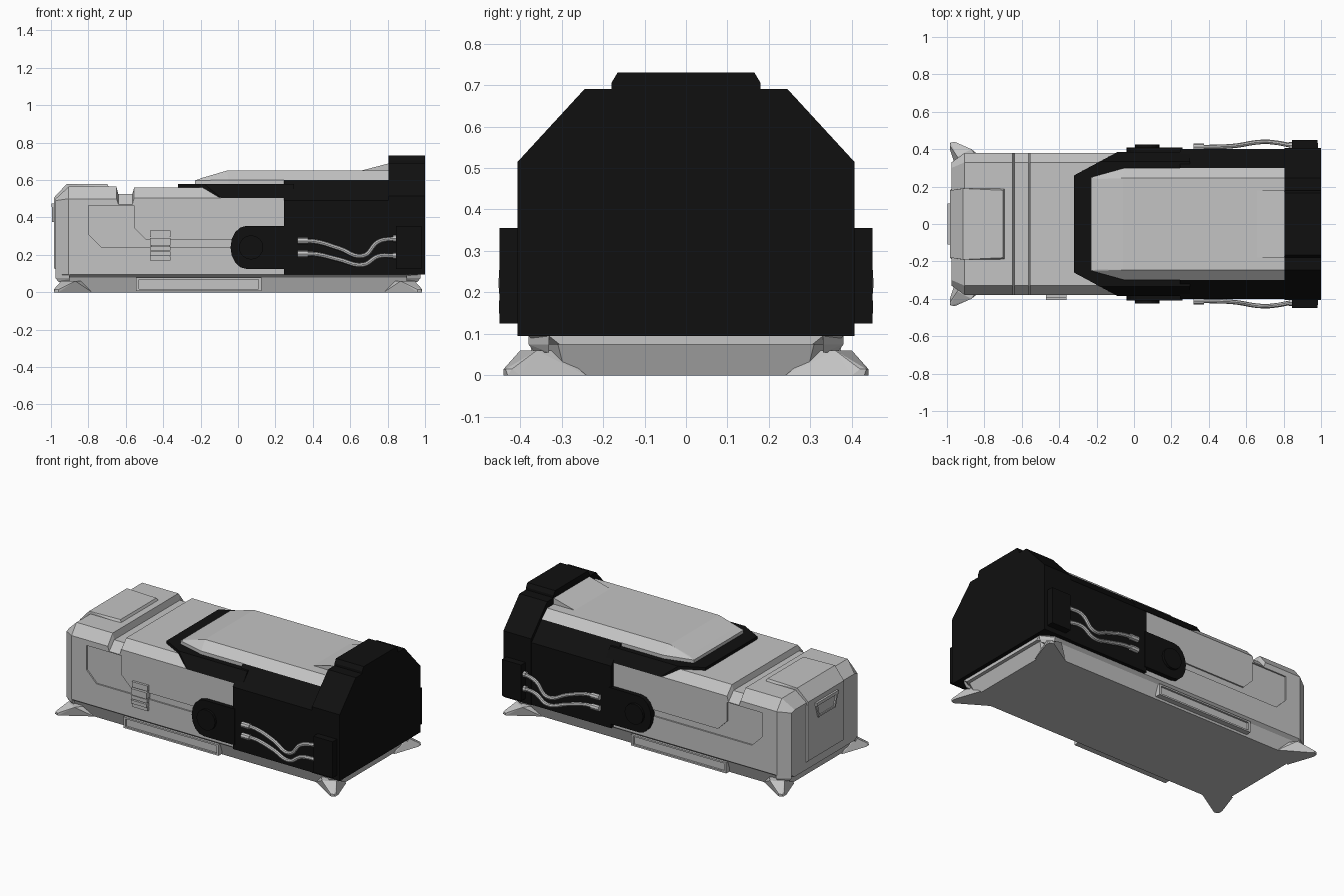
import bpy, bmesh, math
from mathutils import Vector

if "Cube" in bpy.data.objects:
    bpy.data.objects.remove(bpy.data.objects["Cube"], do_unlink=True)


def material(name, value, rough):
    m = bpy.data.materials.new(name)
    m.use_nodes = True
    color = (value, value, value, 1)
    m.diffuse_color = color
    node = m.node_tree.nodes["Principled BSDF"]
    node.inputs["Base Color"].default_value = color
    node.inputs["Roughness"].default_value = rough
    return m


GREY = material("light grey", 0.55, 0.5)
BLACK = material("black", 0.005, 0.6)


def finish(name, bm, mat):
    bmesh.ops.recalc_face_normals(bm, faces=bm.faces)
    mesh = bpy.data.meshes.new(name)
    bm.to_mesh(mesh)
    bm.free()
    mesh.materials.append(mat)
    ob = bpy.data.objects.new(name, mesh)
    bpy.context.collection.objects.link(ob)
    return ob


def hull(name, points, mat, mirror=True):
    """Convex solid; points are mirrored across y unless told otherwise."""
    bm = bmesh.new()
    for x, y, z in points:
        bm.verts.new((x, y, z))
        if mirror:
            bm.verts.new((x, -y, z))
    res = bmesh.ops.convex_hull(bm, input=bm.verts)
    loose = [v for v in bm.verts if not v.link_faces]
    bmesh.ops.delete(bm, geom=loose, context="VERTS")
    bmesh.ops.dissolve_limit(bm, angle_limit=0.01, verts=bm.verts, edges=bm.edges)
    return finish(name, bm, mat)


def box(name, xs, ys, zs, mat):
    return hull(name, [(x, y, z) for x in xs for y in ys for z in zs], mat, False)


def prism_x(name, profile, x0, x1, mat):
    return hull(name, [(x, y, z) for x in (x0, x1) for y, z in profile], mat)


def prism_y(name, outline, y0, y1, mat):
    """Side outline in x and z, extruded in y; may be concave."""
    bm = bmesh.new()
    face = bm.faces.new([bm.verts.new((x, y0, z)) for x, z in outline])
    ext = bmesh.ops.extrude_face_region(bm, geom=[face])["geom"]
    for v in ext:
        if isinstance(v, bmesh.types.BMVert):
            v.co.y = y1
    return finish(name, bm, mat)


# Main body, lofted through sections with a cross groove in the top
rings = [  # x, half width, shoulder z, top half width, top z
    (-0.975, 0.33, 0.49, 0.30, 0.50), (-0.905, 0.38, 0.50, 0.33, 0.565),
    (-0.65, 0.38, 0.50, 0.33, 0.565), (-0.64, 0.38, 0.47, 0.33, 0.525),
    (-0.565, 0.38, 0.47, 0.33, 0.525), (-0.555, 0.38, 0.505, 0.33, 0.56),
    (0.91, 0.38, 0.505, 0.33, 0.56), (0.975, 0.33, 0.49, 0.30, 0.50)]
bm = bmesh.new()
loops = []
for x, w, zs, wt, zt in rings:
    half = [(w - 0.025, 0.075), (w, 0.095), (w, zs), (wt, zt)]
    loop = half + [(-y, z) for y, z in reversed(half)]
    loops.append([bm.verts.new((x, y, z)) for y, z in loop])
for a, b in zip(loops, loops[1:]):
    for i in range(len(a)):
        j = (i + 1) % len(a)
        bm.faces.new((a[i], a[j], b[j], b[i]))
bm.faces.new(loops[0])
bm.faces.new(loops[-1])
body = finish("main_body", bm, GREY)

# Stepped recess band cut into both sides
band = [(-0.8, 0.465), (-0.8, 0.31), (-0.73, 0.24), (0.3, 0.24),
        (0.3, 0.28), (-0.49, 0.28), (-0.555, 0.345), (-0.555, 0.465)]
cutters = []
for s in (-1, 1):
    cutter = prism_y("recess_cutter", band, s * 0.371, s * 0.45, GREY)
    cutter.hide_render = True
    mod = body.modifiers.new("recess", "BOOLEAN")
    mod.operation, mod.solver, mod.object = "DIFFERENCE", "EXACT", cutter
    cutters.append(cutter)
deps = bpy.context.evaluated_depsgraph_get()
cut_mesh = bpy.data.meshes.new_from_object(body.evaluated_get(deps))
body.modifiers.clear()
body.data = cut_mesh
for cutter in cutters:
    bpy.data.objects.remove(cutter, do_unlink=True)

# Raised plate over the grey end, end panel and pull handle
hull("end_top_plate", [(-0.985, 0.18, 0.48), (-0.985, 0.18, 0.505), (-0.915, 0.19, 0.58),
                       (-0.70, 0.18, 0.58), (-0.69, 0.19, 0.56), (-0.92, 0.19, 0.5)], GREY)
hull("end_panel", [(-0.96, 0.2, 0.11), (-0.96, 0.2, 0.49), (-0.985, 0.18, 0.13),
                   (-0.985, 0.18, 0.485)], GREY)
box("handle_top", (-0.998, -0.98), (-0.11, 0.11), (0.455, 0.475), GREY)
box("handle_bottom", (-0.992, -0.98), (-0.085, 0.085), (0.375, 0.385), GREY)
for s in (-1, 1):
    hull("handle_side", [(x, s * y, z) for x in (-0.994, -0.98) for y, z in
                         ((0.11, 0.46), (0.095, 0.46), (0.085, 0.375), (0.073, 0.375))], GREY, False)

# Base tray with sloped sides
hull("base_tray", [(0.955, 0.31, 0.08), (0.91, 0.36, 0.08), (-0.955, 0.31, 0.08),
                   (-0.91, 0.36, 0.08), (0.92, 0.29, 0), (0.87, 0.33, 0),
                   (-0.92, 0.29, 0), (-0.87, 0.33, 0)], GREY)

# Corner feet and the pads above them
foot = [(0.78, 0.33, 0), (0.93, 0.24, 0), (0.985, 0.40, 0), (0.985, 0.43, 0), (0.96, 0.44, 0),
        (0.985, 0.42, 0.015), (0.98, 0.435, 0.015), (0.96, 0.44, 0.015),
        (0.84, 0.36, 0.06), (0.87, 0.40, 0.06), (0.92, 0.31, 0.06), (0.945, 0.36, 0.06)]
pad = [(0.90, 0.33, 0.055), (0.96, 0.33, 0.055), (0.90, 0.365, 0.055), (0.90, 0.38, 0.075),
       (0.975, 0.33, 0.075), (0.90, 0.38, 0.1), (0.975, 0.33, 0.1), (0.90, 0.33, 0.1)]
for sx in (-1, 1):
    for sy in (-1, 1):
        hull("corner_foot", [(sx * x, sy * y, z) for x, y, z in foot], GREY, False)
        hull("corner_pad", [(sx * x, sy * y, z) for x, y, z in pad], GREY, False)

# Black collar around the lid, shell and end cap
hull("lid_collar", [(-0.32, 0.26, 0.55), (-0.32, 0.26, 0.578), (-0.18, 0.335, 0.578),
                    (0.3, 0.335, 0.578), (-0.18, 0.335, 0.55), (-0.09, 0.384, 0.505),
                    (0.3, 0.384, 0.505)], BLACK)
prism_x("shell", [(0.402, 0.095), (0.402, 0.49), (0.30, 0.60)], 0.245, 0.82, BLACK)
prism_x("end_cap", [(0.406, 0.095), (0.406, 0.515), (0.245, 0.69)], 0.805, 1.0, BLACK)
prism_x("end_cap_ridge", [(0.18, 0.65), (0.18, 0.705), (0.165, 0.73)], 0.805, 1.0, BLACK)

# Grey lid with sloped rim and a wedge against the end cap
hull("lid", [(-0.23, 0.25, 0.57), (-0.23, 0.25, 0.598), (-0.19, 0.24, 0.612),
             (-0.05, 0.30, 0.57), (-0.05, 0.30, 0.60), (-0.06, 0.245, 0.65),
             (0.81, 0.245, 0.65), (0.81, 0.30, 0.60), (0.81, 0.30, 0.57)], GREY)
hull("lid_wedge", [(0.65, 0.18, 0.648), (0.81, 0.18, 0.648), (0.81, 0.18, 0.69)], GREY)


def tube(name, points, radius):
    """Smooth round hose through the given points."""
    curve = bpy.data.curves.new(name, "CURVE")
    curve.dimensions = "3D"
    curve.bevel_depth = radius
    curve.bevel_resolution = 2
    curve.resolution_u = 6
    curve.use_fill_caps = True
    sp = curve.splines.new("BEZIER")
    sp.bezier_points.add(len(points) - 1)
    for bp, co in zip(sp.bezier_points, points):
        bp.co = co
        bp.handle_left_type = bp.handle_right_type = "AUTO"
    curve.materials.append(GREY)
    ob = bpy.data.objects.new(name, curve)
    bpy.context.collection.objects.link(ob)
    bpy.ops.object.select_all(action="DESELECT")
    bpy.context.view_layer.objects.active = ob
    ob.select_set(True)
    bpy.ops.object.convert(target="MESH")
    bpy.ops.object.shade_smooth_by_angle()


# Details on both sides: pivot arm, cap block and hoses
xs = (0.33, 0.42, 0.54, 0.67, 0.75, 0.84)
ys = (0.412, 0.412, 0.418, 0.438, 0.436, 0.42)
hoses = ((0.275, 0.27, 0.235, 0.195, 0.27, 0.287), (0.205, 0.203, 0.175, 0.147, 0.192, 0.195))
for s in (-1, 1):
    arm = [(0.26, 0.125), (0.26, 0.355)]
    for i in range(9):
        a = math.radians(90 + i * 22.5)
        arm.append((0.045 + 0.085 * math.cos(a), 0.24 + 0.115 * math.sin(a)))
    prism_y("pivot_arm", arm, s * 0.36, s * 0.408, BLACK)
    disc = [(0.07 + 0.065 * math.cos(i * math.pi / 8), 0.24 + 0.065 * math.sin(i * math.pi / 8))
            for i in range(16)]
    prism_y("pivot_disc", disc, s * 0.40, s * 0.424, BLACK)
    box("cap_side_block", (0.845, 0.98), (s * 0.39, s * 0.45), (0.125, 0.355), BLACK)
    for zs in hoses:
        tube("hose", [(x, s * y, z) for x, y, z in zip(xs, ys, zs)], 0.012)
        tube("hose_socket", [(0.318, s * 0.412, zs[0]), (0.375, s * 0.412, zs[0])], 0.018)
        tube("hose_end", [(0.828, s * 0.42, zs[-1]), (0.848, s * 0.42, zs[-1])], 0.018)
    # Long framed step low on the side
    box("side_step", (-0.54, 0.12), (s * 0.30, s * 0.362), (0.012, 0.078), GREY)
    for z0 in (0.008, 0.068):
        box("step_rail", (-0.545, 0.125), (s * 0.34, s * 0.374), (z0, z0 + 0.01), GREY)
    for x0 in (-0.545, 0.11):
        box("step_end", (x0, x0 + 0.015), (s * 0.34, s * 0.374), (0.008, 0.078), GREY)

# Latch on the front side only
for z0, z1, depth in ((0.295, 0.33, 0.395), (0.25, 0.29, 0.405), (0.222, 0.245, 0.4),
                      (0.195, 0.217, 0.405), (0.17, 0.19, 0.395)):
    box("latch_bar", (-0.47, -0.36), (-0.36, -depth), (z0, z1), GREY)
box("latch_plate", (-0.465, -0.365), (-0.36, -0.388), (0.172, 0.328), GREY)
